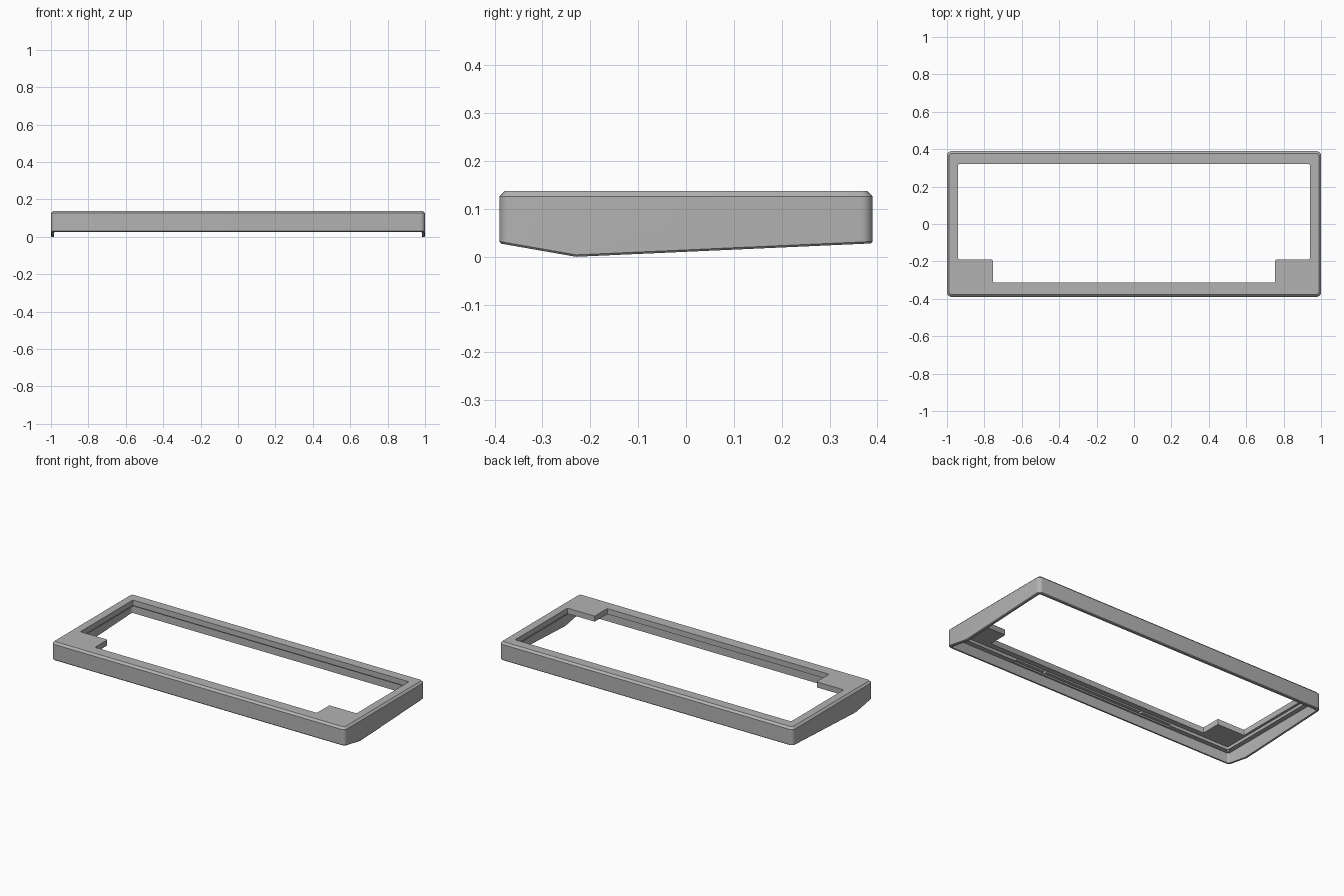
import bpy, bmesh, math

cube = bpy.data.objects.get("Cube")
if cube:
    bpy.data.objects.remove(cube, do_unlink=True)

W, D, H = 1.0, 0.39, 0.138      # half width, half depth, height
WALL = 0.016

grey = bpy.data.materials.new("case_grey")
grey.use_nodes = True
colour = (0.45, 0.45, 0.45, 1)
grey.diffuse_color = colour
grey.node_tree.nodes["Principled BSDF"].inputs["Base Color"].default_value = colour


def prism(name, points, axis, low, high):
    """Extrude a 2D outline along x (points are y, z) or z (points are x, y)."""
    bm = bmesh.new()
    place = (lambda p: (low, *p)) if axis == "x" else (lambda p: (*p, low))
    face = bm.faces.new([bm.verts.new(place(p)) for p in points])
    moved = bmesh.ops.extrude_face_region(bm, geom=[face])["geom"]
    shift = (high - low, 0, 0) if axis == "x" else (0, 0, high - low)
    bmesh.ops.translate(bm, vec=shift, verts=[v for v in moved if isinstance(v, bmesh.types.BMVert)])
    bmesh.ops.recalc_face_normals(bm, faces=bm.faces)
    return finish(name, bm)


def finish(name, bm):
    mesh = bpy.data.meshes.new(name)
    bm.to_mesh(mesh)
    bm.free()
    mesh.materials.append(grey)
    obj = bpy.data.objects.new(name, mesh)
    bpy.context.collection.objects.link(obj)
    return obj


def bevel(obj, pick, width, segments=1):
    """Bevel the edges that satisfy the rule."""
    bm = bmesh.new()
    bm.from_mesh(obj.data)
    bm.normal_update()
    edges = [e for e in bm.edges if pick(e)]
    bmesh.ops.bevel(bm, geom=edges, offset=width, segments=segments,
                    profile=0.5, affect="EDGES", clamp_overlap=True)
    bm.to_mesh(obj.data)
    bm.free()


def upright(e):
    a, b = (v.co for v in e.verts)
    return abs(a.x - b.x) < 1e-4 and abs(a.y - b.y) < 1e-4


def rectangle(x0, x1, y0, y1):
    return [(x0, y0), (x1, y0), (x1, y1), (x0, y1)]


# Outer shell: wedge-bottomed side profile, rounded corners, chamfered rims
case = prism("case_frame", [(-D, 0.028), (-0.23, 0), (D, 0.028), (D, H), (-D, H)], "x", -W, W)
bevel(case, upright, 0.025, 5)
bevel(case, lambda e: len(e.link_faces) == 2
      and sum(f.normal.z > 0.9 for f in e.link_faces) == 1, 0.012)
bevel(case, lambda e: len(e.link_faces) == 2
      and sum(f.normal.z < -0.9 for f in e.link_faces) == 1, 0.004)


def pocket(name, inset, top, radius):
    x, y = W - inset, D - inset
    obj = prism(name, rectangle(-x, x, -y, y), "z", -0.1, top)
    bevel(obj, upright, radius, 3)
    return obj


# Opening with solid front corners
opening = prism("opening_cutter", [(-0.755, -0.312), (0.755, -0.312), (0.755, -0.19), (0.94, -0.19),
                                   (0.94, 0.32), (-0.94, 0.32), (-0.94, -0.19), (-0.755, -0.19)],
                "z", -0.2, 0.3)
bevel(opening, upright, 0.006, 2)

# Stepped hollow underneath and the recess behind the front wall
cutters = [opening,
           pocket("lower_pocket_cutter", WALL, 0.086, 0.012),
           pocket("upper_pocket_cutter", 0.045, 0.104, 0.006),
           prism("front_recess_cutter", rectangle(-0.55, 0.55, -0.364, -0.3), "z", -0.05, 0.095)]

# Screw holes in the ledge
for i, (x, y) in enumerate([(sx * px, py) for sx in (-1, 1)
                            for px, py in ((0.96, -0.35), (0.34, -0.352), (0.96, 0.35), (0.34, 0.36))]):
    bm = bmesh.new()
    bmesh.ops.create_cone(bm, cap_ends=True, segments=16, radius1=0.009, radius2=0.009, depth=0.06)
    bmesh.ops.translate(bm, vec=(x, y, 0.088), verts=bm.verts)
    cutters.append(finish(f"screw_hole_cutter_{i}", bm))

for c in cutters:
    mod = case.modifiers.new(c.name, "BOOLEAN")
    mod.operation, mod.solver, mod.object = "DIFFERENCE", "EXACT", c
    bpy.ops.object.select_all(action="DESELECT")
    case.select_set(True)
    bpy.context.view_layer.objects.active = case
    bpy.ops.object.modifier_apply(modifier=mod.name)
    bpy.data.objects.remove(c, do_unlink=True)

bpy.ops.object.shade_smooth_by_angle(angle=math.radians(30))
